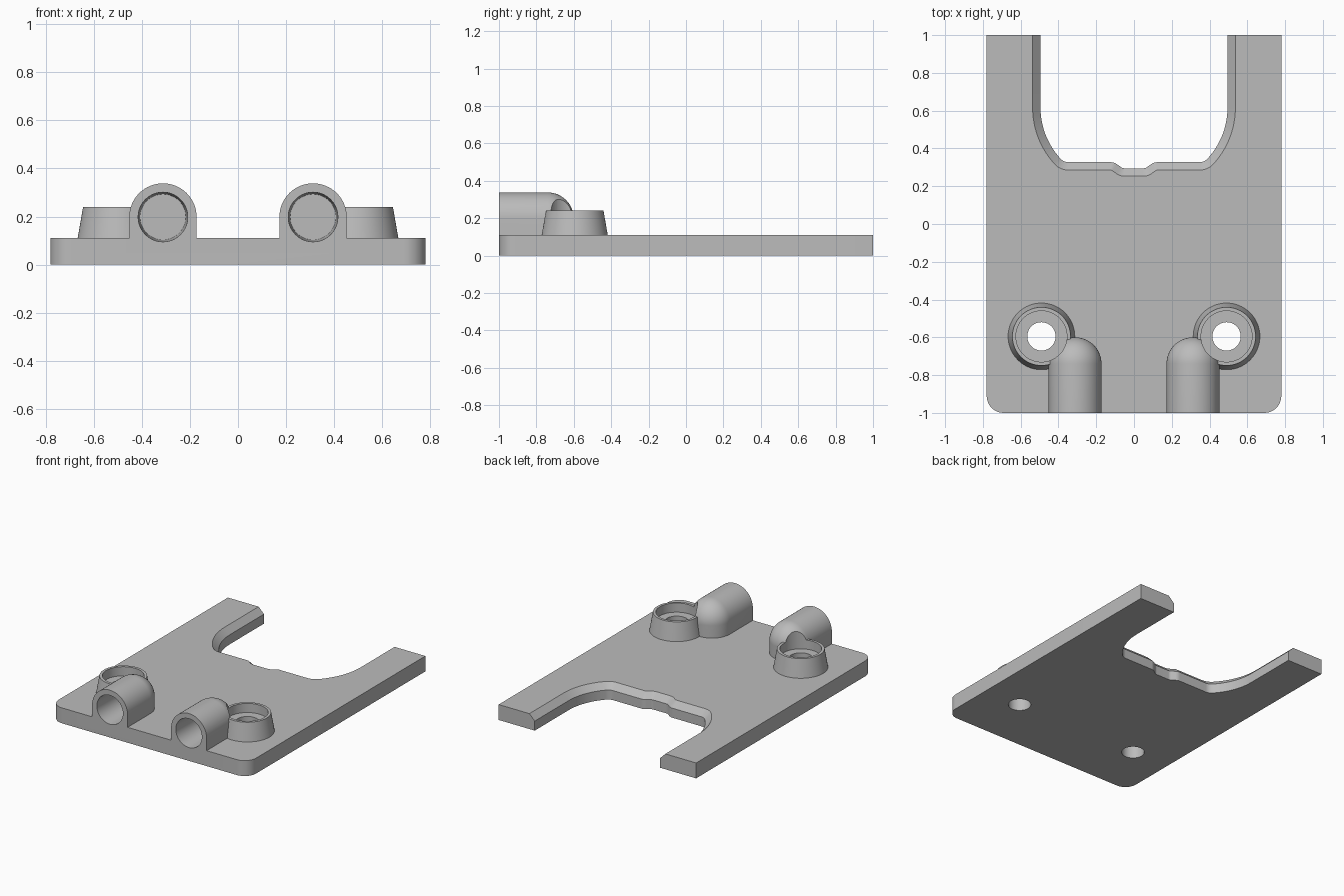
import bpy, bmesh
from math import sin, cos, tan, pi, radians
from mathutils import Vector

cube = bpy.data.objects.get("Cube")
if cube:
    bpy.data.objects.remove(cube, do_unlink=True)

THICK = 0.11          # plate thickness
SEG = 64              # sides of round parts

grey = bpy.data.materials.new("plain_grey")
grey.use_nodes = True
COLOUR = (0.5, 0.5, 0.5, 1)
grey.diffuse_color = COLOUR
grey.node_tree.nodes["Principled BSDF"].inputs["Base Color"].default_value = COLOUR


def loft(name, rings):
    """Closed solid through a stack of equal-length point rings."""
    bm = bmesh.new()
    loops = [[bm.verts.new(p) for p in ring] for ring in rings]
    n = len(loops[0])
    for a, b in zip(loops, loops[1:]):
        for i in range(n):
            j = (i + 1) % n
            bm.faces.new((a[i], a[j], b[j], b[i]))
    bm.faces.new(loops[0][::-1])
    bm.faces.new(loops[-1])
    bmesh.ops.recalc_face_normals(bm, faces=bm.faces)
    mesh = bpy.data.meshes.new(name)
    bm.to_mesh(mesh)
    bm.free()
    mesh.materials.append(grey)
    obj = bpy.data.objects.new(name, mesh)
    bpy.context.collection.objects.link(obj)
    return obj


def rounded(corners, steps=10):
    """Open path through (x, y, radius) corners with each corner filleted."""
    path = []
    for i, (x, y, r) in enumerate(corners):
        p = Vector((x, y))
        if r == 0:
            path.append(p)
            continue
        u = (Vector(corners[i - 1][:2]) - p).normalized()
        v = (Vector(corners[i + 1][:2]) - p).normalized()
        half = u.angle(v) / 2
        centre = p + (u + v).normalized() * r / sin(half)
        start = p + u * r / tan(half) - centre
        end = p + v * r / tan(half) - centre
        turn = start.angle(end)
        for k in range(steps + 1):
            t = k / steps
            path.append(centre + (start * sin((1 - t) * turn) + end * sin(t * turn)) / sin(turn))
    return path


def offset(path, d):
    """Push an open path sideways by d."""
    result = []
    for i, p in enumerate(path):
        dirs = []
        if i > 0:
            dirs.append((p - path[i - 1]).normalized())
        if i < len(path) - 1:
            dirs.append((path[i + 1] - p).normalized())
        t = sum(dirs, Vector((0, 0))).normalized()
        result.append(p + Vector((-t.y, t.x)) * d / t.dot(dirs[0]))
    return result


def at_height(path, z):
    return [(p.x, p.y, z) for p in path]


def disc(x, y, z, r, along="z"):
    ring = []
    for k in range(SEG):
        c, s = r * cos(2 * pi * k / SEG), r * sin(2 * pi * k / SEG)
        ring.append((x + c, y + s, z) if along == "z" else (x + c, y, z + s))
    return ring


def mirrored(corners):
    return corners + [(-x, y, r) for x, y, r in corners[::-1]]


# Base plate with rounded front corners
outline = rounded(mirrored([(0.78, 1, 0), (0.78, -1, 0.09)]))
plate = loft("mounting_plate", [at_height(outline, 0), at_height(outline, THICK)])

# Back cutout with a chamfered upper edge and a small centre notch
edge = rounded(mirrored([(0.495, 1.2, 0), (0.495, 0.467, 0.4), (0.373, 0.327, 0.06),
                         (0.105, 0.327, 0.055), (0.06, 0.295, 0.03)]))
side = 1 if offset(edge, 0.04)[0].x > edge[0].x else -1
wide = offset(edge, side * 0.044)
cutters = [loft("cutout_cutter", [at_height(edge, -0.1), at_height(edge, 0.068),
                                  at_height(wide, 0.112), at_height(wide, 0.2)])]
solids = []

TUBE_X, TUBE_Z, TUBE_R, DOME_Y = 0.312, 0.198, 0.14, -0.74
BOSS_X, BOSS_Y = 0.49, -0.595


def arch(x, y, w):
    """Upright section: straight legs with a half-round top."""
    top = [(x + w * cos(pi * k / 32), y, TUBE_Z + w * sin(pi * k / 32)) for k in range(33)]
    return [(x + w, y, 0.05)] + top + [(x - w, y, 0.05)]


for s, label in ((1, "left"), (-1, "right")):
    # Socket tube with a domed inner end
    rings = [arch(s * TUBE_X, -1, TUBE_R)]
    for k in range(17):
        a = radians(89) * k / 16
        rings.append(arch(s * TUBE_X, DOME_Y + TUBE_R * sin(a), TUBE_R * cos(a)))
    solids.append(loft(label + "_socket", rings))
    # Tapered screw boss
    x = s * BOSS_X
    solids.append(loft(label + "_boss", [disc(x, BOSS_Y, 0.05, 0.187), disc(x, BOSS_Y, 0.24, 0.154)]))
    # Blind bore, slightly tapered
    cutters.append(loft(label + "_bore_cutter", [
        disc(s * TUBE_X, -1.1, TUBE_Z, 0.106, "y"), disc(s * TUBE_X, -0.72, TUBE_Z, 0.095, "y")]))
    # Stepped screw hole
    cutters.append(loft(label + "_screw_cutter", [
        disc(x, BOSS_Y, z, r) for z, r in ((-0.1, 0.075), (0.175, 0.075), (0.175, 0.135), (0.5, 0.135))]))

# Join the solids, then cut the openings
for operation, tools in (("UNION", solids), ("DIFFERENCE", cutters)):
    for tool in tools:
        tool.hide_render = True
        mod = plate.modifiers.new(tool.name, "BOOLEAN")
        mod.operation = operation
        mod.solver = "EXACT"
        mod.object = tool

bpy.context.view_layer.update()
final = bpy.data.meshes.new_from_object(plate.evaluated_get(bpy.context.evaluated_depsgraph_get()))
plate.modifiers.clear()
plate.data = final
for tool in solids + cutters:
    bpy.data.objects.remove(tool, do_unlink=True)

bpy.ops.object.select_all(action="DESELECT")
plate.select_set(True)
bpy.context.view_layer.objects.active = plate
bpy.ops.object.shade_smooth_by_angle(angle=radians(30))
